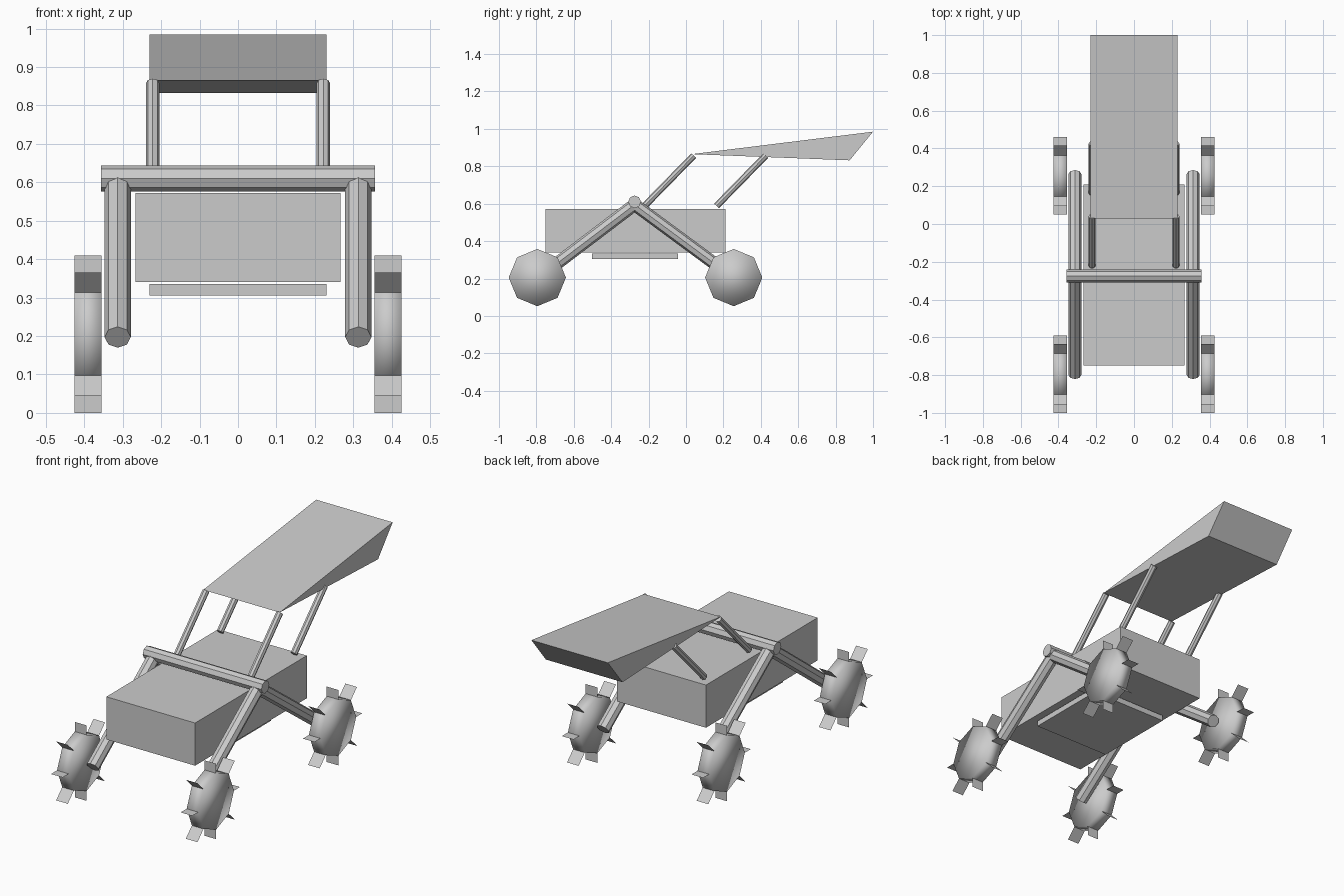
import bpy, bmesh, math
from mathutils import Vector

if "Cube" in bpy.data.objects:
    bpy.data.objects.remove(bpy.data.objects["Cube"])


def finish(name, bm, smooth=False):
    me = bpy.data.meshes.new(name)
    bm.normal_update()
    bm.to_mesh(me)
    bm.free()
    for p in me.polygons:
        p.use_smooth = smooth
    ob = bpy.data.objects.new(name, me)
    bpy.context.collection.objects.link(ob)
    return ob


def prism(name, profile, half_width):
    # side profile in (y, z), extruded across x
    bm = bmesh.new()
    face = bm.faces.new([bm.verts.new((-half_width, y, z)) for y, z in profile])
    ext = bmesh.ops.extrude_face_region(bm, geom=[face])
    moved = [v for v in ext["geom"] if isinstance(v, bmesh.types.BMVert)]
    bmesh.ops.translate(bm, verts=moved, vec=(2 * half_width, 0, 0))
    bmesh.ops.recalc_face_normals(bm, faces=bm.faces)
    return finish(name, bm)


def box(name, half_width, y0, y1, z0, z1):
    return prism(name, [(y0, z0), (y1, z0), (y1, z1), (y0, z1)], half_width)


def rod(name, a, b, radius):
    # eight-sided bar between two points
    a, b = Vector(a), Vector(b)
    bm = bmesh.new()
    bmesh.ops.create_cone(bm, cap_ends=True, segments=8, radius1=radius,
                          radius2=radius, depth=(b - a).length)
    ob = finish(name, bm)
    ob.rotation_mode = 'QUATERNION'
    ob.rotation_quaternion = (b - a).to_track_quat('Z', 'Y')
    ob.location = (a + b) / 2
    return ob


def wheel(name, x, y, z=0.205, r=0.153, half=0.035, reach=0.052):
    # eight-sided drum
    bm = bmesh.new()
    ring = [(math.cos(k * math.pi / 4), math.sin(k * math.pi / 4)) for k in range(8)]
    sides = [[bm.verts.new((s * half, r * c, r * d)) for c, d in ring] for s in (-1, 1)]
    for side in sides:
        bm.faces.new(side)
    for k in range(8):
        n = (k + 1) % 8
        bm.faces.new((sides[0][k], sides[0][n], sides[1][n], sides[1][k]))
    bmesh.ops.recalc_face_normals(bm, faces=bm.faces)
    finish(name, bm, True).location = (x, y, z)
    # thin paddles standing on every rim corner
    bm = bmesh.new()
    for c, d in ring:
        ty, tz = r * c + reach * round(c), r * d + reach * round(d)
        bm.faces.new([bm.verts.new(p) for p in (
            (-half, r * c, r * d), (half, r * c, r * d), (half, ty, tz), (-half, ty, tz))])
    finish(name + "_paddles", bm).location = (x, y, z)


# Body, belly plate and tilted wedge panel
box("body", 0.267, -0.75, 0.21, 0.34, 0.572)
box("belly_plate", 0.23, -0.503, -0.043, 0.305, 0.335)
prism("solar_panel", [(0.03, 0.865), (0.875, 0.832), (1.0, 0.985)], 0.23)

# Cross bar over the body
rod("cross_bar", (-0.357, -0.275, 0.61), (0.357, -0.275, 0.61), 0.034)

for s, side in ((-1, "left"), (1, "right")):
    # Legs and wheels
    for end, leg_y, wheel_y in (("front", -0.80, -0.795), ("rear", 0.265, 0.255)):
        rod(f"{side}_{end}_leg", (s * 0.313, -0.275, 0.595), (s * 0.313, leg_y, 0.197), 0.034)
        wheel(f"{side}_{end}_wheel", s * 0.39, wheel_y)
    # Panel struts
    for end, y in (("front", -0.222), ("rear", 0.163)):
        rod(f"{side}_{end}_strut", (s * 0.222, y, 0.588), (s * 0.222, y + 0.263, 0.857), 0.018)
